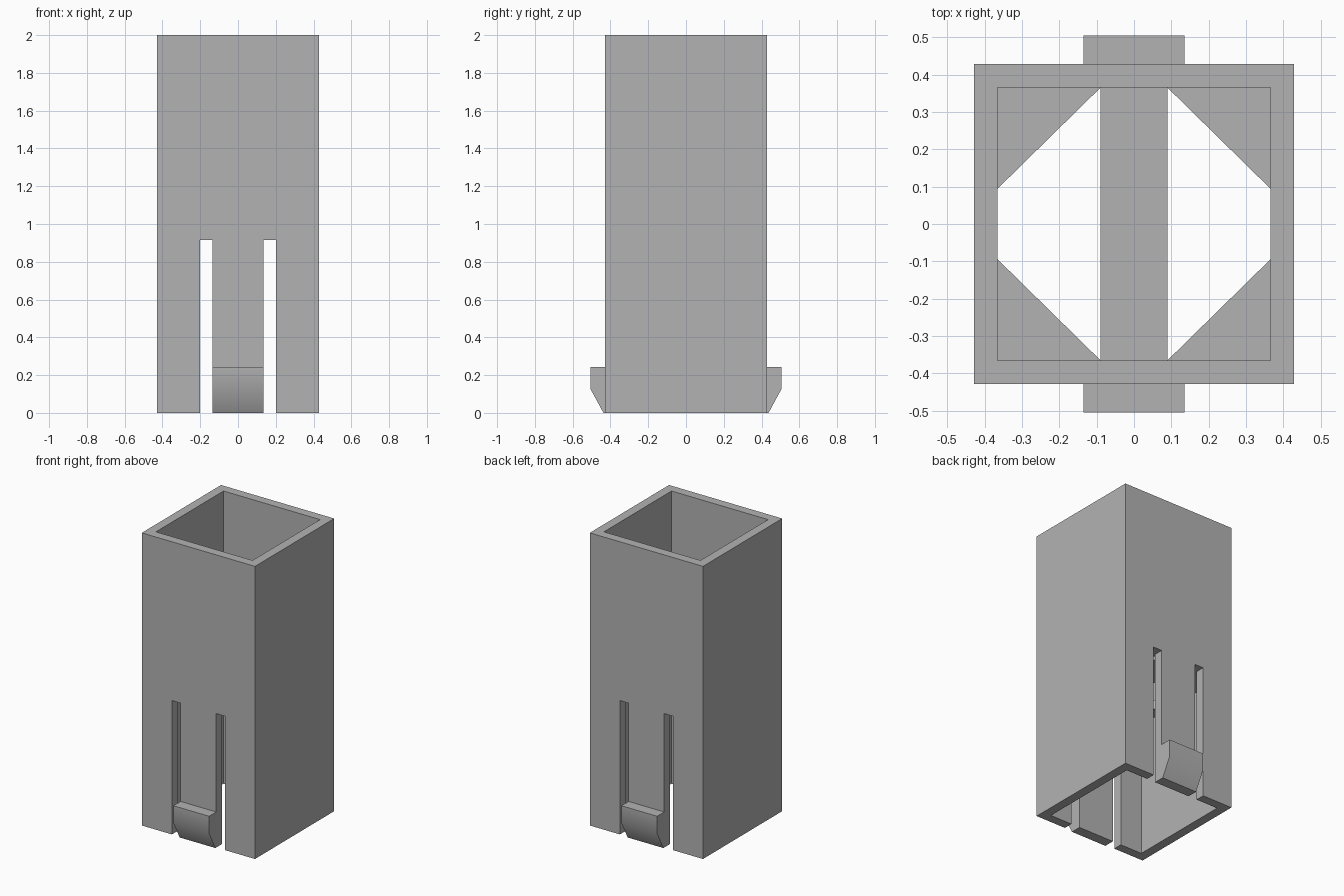
import bpy, bmesh
from mathutils import Vector

if "Cube" in bpy.data.objects:
    bpy.data.objects.remove(bpy.data.objects["Cube"])

OUT, INN = 0.428, 0.365            # outer and inner half widths of the tube
HEIGHT, SLOT_TOP = 2.0, 0.915
TONGUE, SLOT = 0.135, 0.2          # half widths of the tongue and its slots

grey = bpy.data.materials.new("plain grey")
grey.use_nodes = True
grey.diffuse_color = (0.45, 0.45, 0.45, 1)
grey.node_tree.nodes["Principled BSDF"].inputs["Base Color"].default_value = grey.diffuse_color


def prism(name, points, direction):
    """Extrude a closed planar outline along a direction."""
    bm = bmesh.new()
    face = bm.faces.new([bm.verts.new(p) for p in points])
    new = bmesh.ops.extrude_face_region(bm, geom=[face])["geom"]
    moved = [g for g in new if isinstance(g, bmesh.types.BMVert)]
    bmesh.ops.translate(bm, verts=moved, vec=Vector(direction))
    bmesh.ops.recalc_face_normals(bm, faces=bm.faces)
    mesh = bpy.data.meshes.new(name)
    bm.to_mesh(mesh)
    bm.free()
    obj = bpy.data.objects.new(name, mesh)
    bpy.context.collection.objects.link(obj)
    mesh.materials.append(grey)
    return obj


def box(name, x0, x1, y0, y1, z0, z1):
    outline = [(x0, y0, z0), (x1, y0, z0), (x1, y1, z0), (x0, y1, z0)]
    return prism(name, outline, (0, 0, z1 - z0))


def select_only(obj):
    bpy.ops.object.select_all(action='DESELECT')
    obj.select_set(True)
    bpy.context.view_layer.objects.active = obj


def cut(obj, cutter):
    """Subtract a cutter, then discard it."""
    cutter.hide_render = True
    mod = obj.modifiers.new("cut", 'BOOLEAN')
    mod.operation, mod.solver, mod.object = 'DIFFERENCE', 'EXACT', cutter
    select_only(obj)
    bpy.ops.object.modifier_apply(modifier=mod.name)
    bpy.data.objects.remove(cutter)


# Square tube with two slots through the front and back walls
tube = box("square_tube", -OUT, OUT, -OUT, OUT, 0, HEIGHT)
cut(tube, box("bore_cutter", -INN, INN, -INN, INN, -0.1, HEIGHT + 0.1))
for x0, x1 in ((-SLOT, -TONGUE), (TONGUE, SLOT)):
    cut(tube, box("slot_cutter", x0, x1, -1, 1, -0.1, SLOT_TOP))

# Inner shelf: a central bar and four corner gussets, let into the walls
EDGE, BAR, GUSSET = INN + 0.015, 0.09, 0.095
quarter = [(EDGE, EDGE), (EDGE, GUSSET), (INN, GUSSET), (BAR, INN)]
right_half = quarter + [(x, -y) for x, y in reversed(quarter)]
outline = right_half + [(-x, -y) for x, y in right_half]
prism("inner_shelf", [(x, y, SLOT_TOP + 0.002) for x, y in outline], (0, 0, 0.065))

# Snap hooks on the tongue tips, front and back
profile = [(OUT - 0.01, 0), (0.437, 0), (0.505, 0.125), (0.505, 0.243), (OUT - 0.01, 0.243)]
for name, side in (("front_hook", -1), ("back_hook", 1)):
    hook = prism(name, [(-TONGUE, side * y, z) for y, z in profile], (2 * TONGUE, 0, 0))
    select_only(hook)
    bpy.ops.object.shade_smooth_by_angle()
